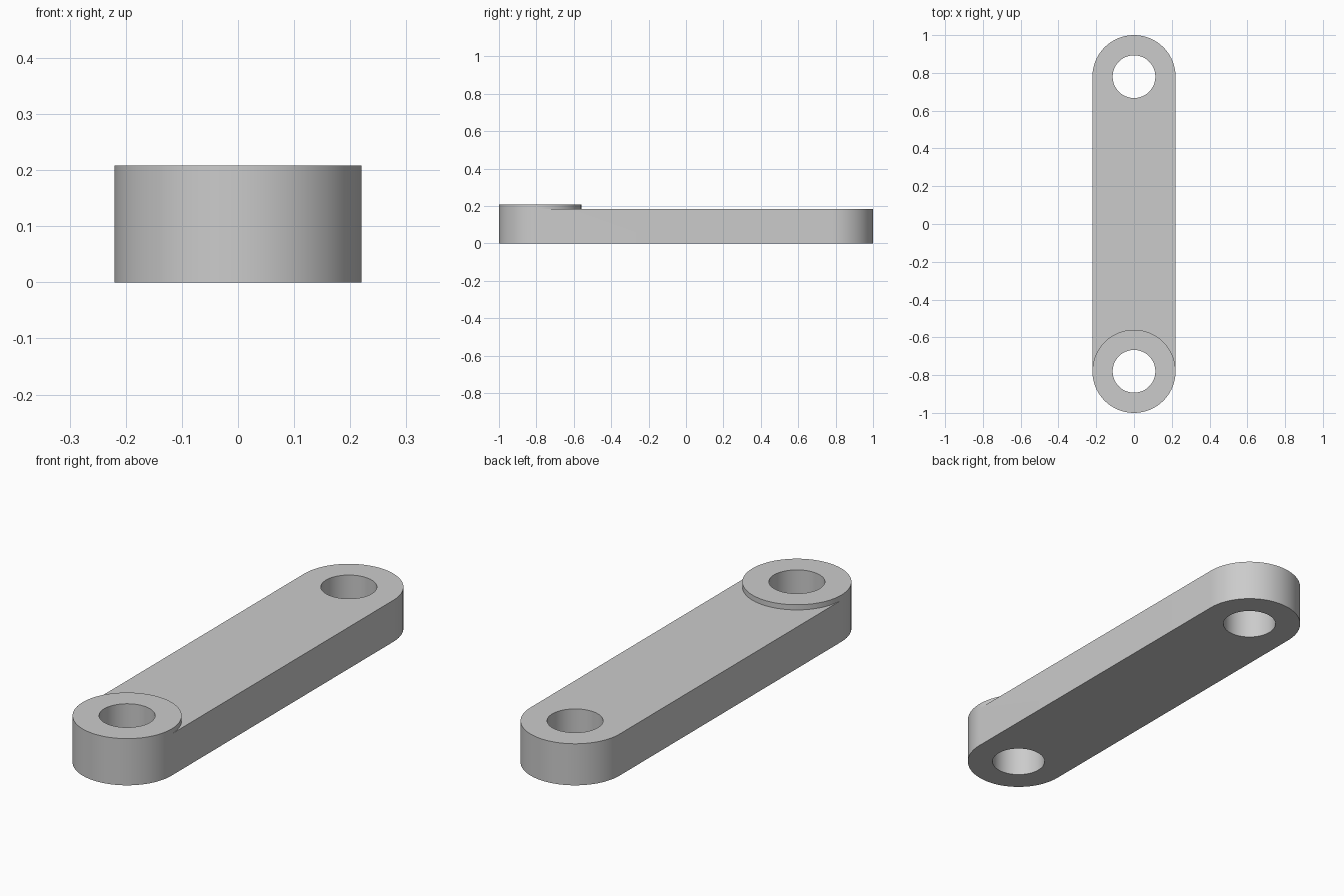
import bpy
import bmesh
from math import cos, sin, pi

cube = bpy.data.objects.get("Cube")
if cube:
    bpy.data.objects.remove(cube)

RADIUS, HOLE = 0.22, 0.113
CENTRE = 1 - RADIUS
BAR_TOP, BOSS_TOP = 0.185, 0.208
HALF = 48  # segments per half circle


def arc(r, y, start, end, steps):
    return [(r * cos(start + (end - start) * i / steps),
             y + r * sin(start + (end - start) * i / steps)) for i in range(steps + 1)]


def circle(r, y):
    return arc(r, y, 0, 2 * pi, 2 * HALF)[:-1]


def wall(bm, loop, z0, z1):
    low = [bm.verts.new((x, y, z0)) for x, y in loop]
    high = [bm.verts.new((x, y, z1)) for x, y in loop]
    for i in range(len(loop)):
        j = (i + 1) % len(loop)
        bm.faces.new((low[i], low[j], high[j], high[i])).smooth = True


def cap(bm, loops, z):
    edges = []
    for loop in loops:
        vs = [bm.verts.new((x, y, z)) for x, y in loop]
        edges += [bm.edges.new((vs[i - 1], vs[i])) for i in range(len(vs))]
    bmesh.ops.triangle_fill(bm, use_beauty=True, edges=edges, normal=(0, 0, 1))


back_arc = arc(RADIUS, CENTRE, 0, pi, HALF)
outline = back_arc + arc(RADIUS, -CENTRE, pi, 2 * pi, HALF)
bar_face = back_arc + arc(RADIUS, -CENTRE, pi, 0, HALF)
boss = circle(RADIUS, -CENTRE)
front_hole, back_hole = circle(HOLE, -CENTRE), circle(HOLE, CENTRE)

bm = bmesh.new()
# Bar sides and raised boss rim
wall(bm, outline, 0, BAR_TOP)
wall(bm, boss, BAR_TOP, BOSS_TOP)
# Pin holes
wall(bm, back_hole, 0, BAR_TOP)
wall(bm, front_hole, 0, BOSS_TOP)
# Underside, bar top and boss top
cap(bm, [outline, front_hole, back_hole], 0)
cap(bm, [bar_face, back_hole], BAR_TOP)
cap(bm, [boss, front_hole], BOSS_TOP)
bmesh.ops.remove_doubles(bm, verts=bm.verts, dist=0.0001)
bmesh.ops.recalc_face_normals(bm, faces=bm.faces)

mesh = bpy.data.meshes.new("link_arm")
bm.to_mesh(mesh)
bm.free()
link = bpy.data.objects.new("link_arm", mesh)
bpy.context.collection.objects.link(link)

# Plain grey finish
grey = bpy.data.materials.new("plain_grey")
grey.use_nodes = True
colour = (0.6, 0.6, 0.6, 1)
grey.diffuse_color = colour
grey.node_tree.nodes["Principled BSDF"].inputs["Base Color"].default_value = colour
mesh.materials.append(grey)

bpy.ops.object.select_all(action="DESELECT")
link.select_set(True)
bpy.context.view_layer.objects.active = link
bpy.ops.object.shade_smooth_by_angle(angle=pi / 6)
